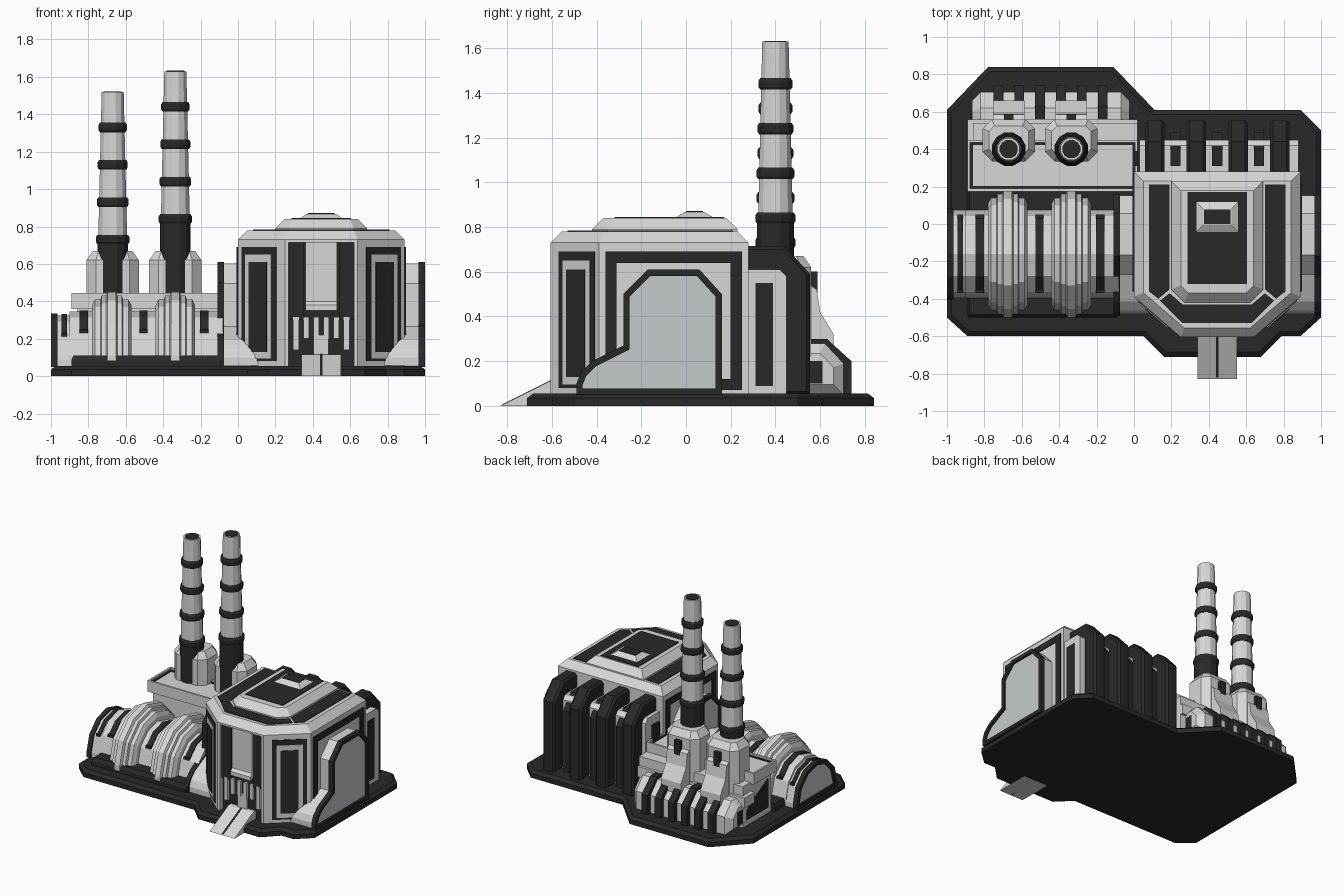
import bpy, bmesh, math
from mathutils import Vector

if "Cube" in bpy.data.objects:
    bpy.data.objects.remove(bpy.data.objects["Cube"])

def material(name, r, g, b):
    m = bpy.data.materials.new(name)
    m.diffuse_color = (r, g, b, 1)
    m.use_nodes = True
    m.node_tree.nodes["Principled BSDF"].inputs["Base Color"].default_value = m.diffuse_color
    return m

LIGHT = material("light_grey", 0.68, 0.68, 0.68)
DARK = material("charcoal", 0.022, 0.022, 0.022)
PANEL = material("cool_grey", 0.56, 0.59, 0.6)
CX = 0.445  # centre line of the main building

def at(axis, p, t):
    return {'x': (t, p[0], p[1]), 'y': (p[0], t, p[1]), 'z': (p[0], p[1], t)}[axis]

def loft(name, axis, rings, mat, loop=False, mirror=False):
    """Skin a list of (2D outline, position); loop=True closes it into a hollow frame."""
    bm = bmesh.new()
    rows = [[bm.verts.new(at(axis, p, t)) for p in pts] for pts, t in rings]
    for a, b in zip(rows, rows[1:] + (rows[:1] if loop else [])):
        for i in range(len(a)):
            j = (i + 1) % len(a)
            bm.faces.new((a[i], a[j], b[j], b[i]))
    if not loop:
        bm.faces.new(rows[0])
        bm.faces.new(rows[-1])
    if mirror:  # copy to the other side of the main building
        geo = bmesh.ops.duplicate(bm, geom=bm.verts[:] + bm.edges[:] + bm.faces[:])['geom']
        for v in geo:
            if isinstance(v, bmesh.types.BMVert):
                v.co.x = 2 * CX - v.co.x
    bmesh.ops.recalc_face_normals(bm, faces=bm.faces[:])
    me = bpy.data.meshes.new(name)
    bm.to_mesh(me)
    bm.free()
    me.materials.append(mat)
    ob = bpy.data.objects.new(name, me)
    bpy.context.collection.objects.link(ob)
    return ob

def prism(name, axis, pts, a, b, mat, **k):
    return loft(name, axis, [(pts, a), (pts, b)], mat, **k)

def rect(x0, x1, y0, y1):
    return [(x0, y0), (x1, y0), (x1, y1), (x0, y1)]

def box(name, x0, x1, y0, y1, z0, z1, mat, **k):
    return prism(name, 'z', rect(x0, x1, y0, y1), z0, z1, mat, **k)

def offset(pts, d):
    """Grow (or shrink) a polygon by d with mitred corners."""
    n = len(pts)
    v = [Vector(p) for p in pts]
    s = 1 if sum(v[i].cross(v[(i + 1) % n]) for i in range(n)) > 0 else -1
    nor = []
    for i in range(n):
        e = (v[(i + 1) % n] - v[i]).normalized()
        nor.append(Vector((e.y, -e.x)) * s)
    return [tuple(v[i] + (nor[i - 1] + nor[i]) * d / (1 + nor[i - 1].dot(nor[i]))) for i in range(n)]

def frame(name, axis, pts, w, a, b, mat, **k):
    inner = offset(pts, -w)
    return loft(name, axis, [(pts, a), (pts, b), (inner, b), (inner, a)], mat, loop=True, **k)

def chamfer(x0, x1, y0, y1, c):
    return [(x0 + c, y0), (x1 - c, y0), (x1, y0 + c), (x1, y1 - c),
            (x1 - c, y1), (x0 + c, y1), (x0, y1 - c), (x0, y0 + c)]

# Base plate
base = [(-1, .61), (-1, -.5), (-.89, -.6), (.05, -.6), (.16, -.71), (.68, -.71), (.79, -.6),
        (.89, -.6), (1, -.5), (1, .5), (.89, .61), (.11, .61), (-.11, .84), (-.78, .84)]
loft("base_plate", 'z', [(base, 0), (base, .035), (offset(base, -.025), .055)], DARK)

# Main building body with entrance notch, and its bevelled roof
body = [(0, .28), (0, -.39), (.25, -.605), (.27, -.605), (.27, -.56), (.62, -.56),
        (.62, -.605), (.64, -.605), (.89, -.39), (.89, .28)]
prism("main_body", 'z', body, .05, .72, LIGHT)
plan = [(0, .28), (0, -.39), (.25, -.605), (.64, -.605), (.89, -.39), (.89, .28)]
loft("roof_edge", 'z', [(plan, .715), (plan, .73), (offset(plan, -.05), .78)], LIGHT)
upper = [(.2, .23), (.2, -.35), (.27, -.42), (.62, -.42), (.69, -.35), (.69, .23)]
loft("roof_deck", 'z', [(upper, .775), (upper, .79), (offset(upper, -.05), .84)], LIGHT)
prism("roof_side_panel", 'z', [(.08, .21), (.08, -.36), (.13, -.4), (.19, -.35), (.19, .21)],
      .778, .785, DARK, mirror=True)
prism("roof_front_panel", 'z', [(.14, -.41), (.19, -.37), (.26, -.43), (.63, -.43), (.7, -.37),
      (.75, -.41), (.63, -.53), (.26, -.53)], .778, .785, DARK)
box("roof_centre_panel", .285, .605, -.32, .17, .838, .845, DARK)
vent = rect(.325, .565, -.05, .125)
loft("roof_vent", 'z', [(vent, .84), (offset(vent, -.045), .868)], LIGHT)
box("roof_vent_panel", .375, .515, -.0, .077, .866, .872, DARK)

# Panels on the diagonal corner walls
def diag(t0, t1, out):
    def p(t, d):
        return (.25 * t - .652 * d, -.39 - .215 * t - .758 * d)
    return [p(t0, -.01), p(t0, out), p(t1, out), p(t1, -.01)]
prism("corner_panel_outer", 'z', diag(.08, .82, .004), .08, .69, DARK, mirror=True)
prism("corner_panel_middle", 'z', diag(.17, .73, .008), .095, .65, LIGHT, mirror=True)
prism("corner_panel_inner", 'z', diag(.26, .64, .012), .13, .61, DARK, mirror=True)

# Side walls: dark frame, then a projecting gate with dark rim
frame("side_wall_frame", 'x', rect(-.36, .25, .07, .69), .05, .88, .897, DARK, mirror=True)
gate = [(.16, .05), (.16, .5), (.06, .61), (-.17, .61), (-.28, .5), (-.28, .27),
        (-.42, .2), (-.47, .15), (-.49, .1), (-.49, .05)]
prism("side_gate", 'x', offset(gate, -.008), .7, .975, LIGHT, mirror=True)
frame("side_gate_rim", 'x', gate, .028, .965, 1.0, DARK, mirror=True)
prism("side_gate_panel", 'x', offset(gate, -.02), .97, .983, PANEL, mirror=True)

# Entrance: dark pillars, sloped hood, barred door, ramp
box("entrance_backing", .27, .62, -.57, -.55, .055, .74, DARK)
box("entrance_pillar", .27, .35, -.585, -.56, .3, .74, DARK, mirror=True)
prism("entrance_hood", 'x', [(-.55, .39), (-.575, .36), (-.605, .35), (-.605, .38), (-.585, .4),
      (-.585, .74), (-.55, .74)], .36, .53, LIGHT)
for i in range(6):
    x = .31 + i * .054
    box("door_bar", x - .015, x + .015, -.59, -.565, .2 if 0 < i < 5 else .14, .315, LIGHT)
box("door_panel", .405, .485, -.585, -.565, .1, .22, LIGHT)
prism("ramp", 'x', [(-.83, 0), (-.56, 0), (-.56, .115), (-.6, .115)], .34, .55, LIGHT)
prism("ramp_line", 'x', [(-.82, 0), (-.6, 0), (-.6, .118), (-.82, .008)], .438, .452, DARK)

# Rear annex and the dark buttress fins
prism("rear_annex", 'x', [(.27, .05), (.45, .05), (.45, .58), (.42, .61), (.27, .61)], .03, .88, LIGHT)
box("annex_side_panel", .87, .886, .31, .39, .09, .55, DARK, mirror=True)
fin = [(.2, .05), (.555, .05), (.555, .59), (.44, .715), (.2, .715)]
for i in range(4):
    x = .11 + i * .2233
    loft("rear_fin", 'x', [(offset(fin, -.015), x - .052), (fin, x - .036),
                           (fin, x + .036), (offset(fin, -.015), x + .052)], DARK)
for i in range(3):
    x = .222 + i * .2233
    prism("rear_slot", 'x', [(.31, .05), (.49, .05), (.49, .52), (.4, .63), (.31, .63)],
          x - .027, x + .027, DARK)

# Barrel hall on a plinth
def arch(r, foot=.07, zc=.11, k0=0, k1=6):
    arc = [(-.16 + r * math.cos(math.pi * k / 6), zc + r * math.sin(math.pi * k / 6))
           for k in range(k0, k1 + 1)]
    return [(arc[0][0], foot)] + arc + [(arc[-1][0], foot)]
loft("hall_plinth", 'z', [(rect(-.89, -.09, -.5, .19), .05), (rect(-.89, -.09, -.5, .19), .085),
                          (rect(-.88, -.09, -.485, .19), .11)], DARK)
prism("hall_barrel", 'x', arch(.235), -.9, -.08, LIGHT)
for x in (-.675, -.335):
    loft("hall_rib", 'x', [(arch(.27), x - .105), (arch(.3), x - .09), (arch(.3), x - .06),
                           (arch(.32), x - .055), (arch(.32), x - .03), (arch(.34), x - .022),
                           (arch(.34), x + .022), (arch(.32), x + .03), (arch(.32), x + .055),
                           (arch(.3), x + .06), (arch(.3), x + .09), (arch(.27), x + .105)], LIGHT)
for x in (-.825, -.505, -.18):
    prism("hall_slot", 'x', arch(.242, .25, .11, 1, 5), x - .022, x + .022, DARK)
prism("hall_end", 'x', arch(.235, .05, .09), -.975, -.88, LIGHT)
prism("hall_end_slot", 'x', arch(.242, .23, .09, 1, 5), -.945, -.915, DARK)
frame("hall_end_rim", 'x', arch(.245, .05, .09), .03, -1.0, -.965, DARK)
prism("hall_end_panel", 'x', arch(.225, .05, .09), -.983, -.97, PANEL)

# Service block behind the hall, with platform
box("service_block", -.86, .02, .2, .54, .05, .37, LIGHT)
prism("service_end_panel", 'x', [(.24, .1), (.5, .1), (.5, .18), (.24, .32)], -.866, -.85, DARK)
box("platform", -.89, .02, .175, .45, .36, .425, LIGHT)
frame("platform_rim", 'z', rect(-.89, .02, .175, .45), .014, .42, .445, LIGHT)
frame("platform_line", 'z', rect(-.876, .006, .189, .436), .014, .42, .432, DARK)
box("rear_ledge", -.89, .02, .44, .56, .22, .3, LIGHT)

# Chimneys in chamfered housings
def circle(x, r, n=12):
    return [(x + r * math.cos(2 * math.pi * (k + .5) / n), .4 + r * math.sin(2 * math.pi * (k + .5) / n))
            for k in range(n)]
for x, z0, top in ((-.67, .73, 1.52), (-.335, .84, 1.63)):
    house = chamfer(x - .14, x + .14, .335, .56, .05)
    loft("chimney_housing", 'z', [(house, .3), (house, .62), (offset(house, -.035), .67)], LIGHT)
    prism("housing_buttress", 'x', [(.5, .06), (.66, .06), (.66, .32), (.6, .42), (.585, .52), (.5, .58)],
          x - .085, x + .085, LIGHT)
    box("housing_rear_slot", x - .025, x + .025, .55, .589, .38, .6, DARK)
    prism("chimney_base", 'z', circle(x, .085), .43, z0, DARK)
    loft("chimney_stack", 'z', [(circle(x, .08), z0), (circle(x, .061), top)], LIGHT)
    prism("chimney_mouth", 'z', circle(x, .05), top - .02, top + .003, DARK)
    for i in range(4):
        z, r = z0 + i * .2, .092 - i * .0045
        loft("chimney_ring", 'z', [(circle(x, r - .008), z - .026), (circle(x, r), z - .014),
                                   (circle(x, r), z + .014), (circle(x, r - .008), z + .026)], DARK)

# Rear tank with dark ribs
tank = [(.44, .05), (.705, .05), (.705, .19), (.62, .28), (.44, .28)]
loft("rear_tank", 'x', [(offset(tank, -.045), -.865), (tank, -.82), (tank, -.07),
                        (offset(tank, -.045), -.025)], LIGHT)
rib = [(.5, .05), (.74, .05), (.74, .2), (.63, .3), (.5, .3)]
for i in range(6):
    x = -.725 + i * .1115
    prism("tank_rib", 'x', rib, x - .026, x + .026, DARK)
box("tank_end_slot", -.868, -.86, .55, .61, .1, .2, DARK)
box("tank_end_slot", -.03, -.022, .55, .61, .1, .2, DARK)
